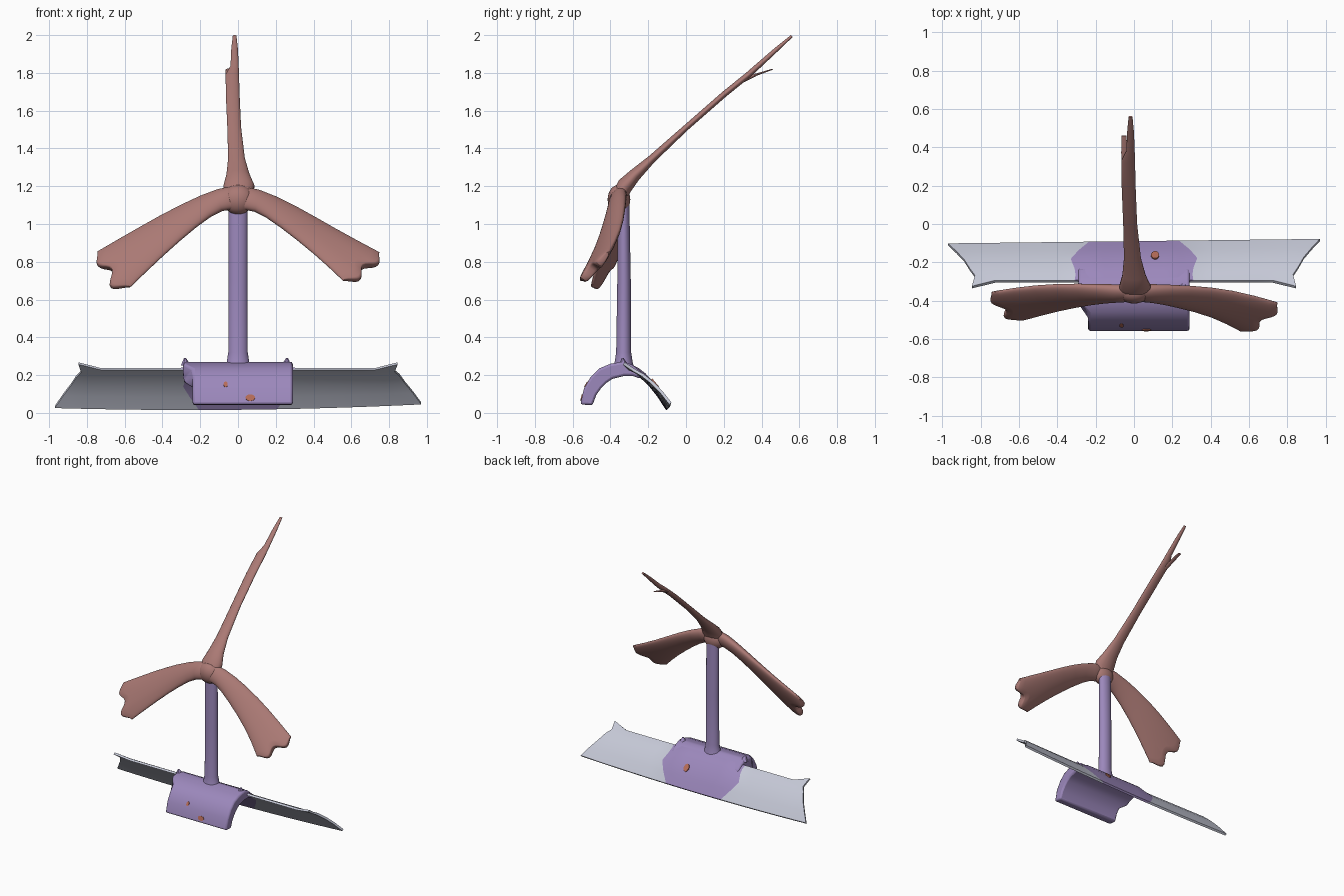
import bpy, bmesh, math
from mathutils import Vector

if "Cube" in bpy.data.objects:
    bpy.data.objects.remove(bpy.data.objects["Cube"])


def material(name, srgb):
    m = bpy.data.materials.new(name)
    m.diffuse_color = [((c / 255 + 0.055) / 1.055) ** 2.4 for c in srgb] + [1]
    m.use_nodes = True
    m.node_tree.nodes["Principled BSDF"].inputs["Base Color"].default_value = m.diffuse_color
    return m


PURPLE = material("purple", (156, 136, 188))
BROWN = material("red brown", (170, 121, 116))
GREY = material("pale grey", (197, 200, 214))
ORANGE = material("orange", (182, 108, 88))


def finish(bm, name, mats, angle=40, subsurf=0):
    bmesh.ops.recalc_face_normals(bm, faces=bm.faces)
    me = bpy.data.meshes.new(name)
    bm.to_mesh(me)
    bm.free()
    ob = bpy.data.objects.new(name, me)
    bpy.context.collection.objects.link(ob)
    for m in mats:
        me.materials.append(m)
    bpy.ops.object.select_all(action='DESELECT')
    ob.select_set(True)
    bpy.context.view_layer.objects.active = ob
    bpy.ops.object.shade_smooth_by_angle(angle=math.radians(angle))
    if subsurf:
        ob.modifiers.new("Round", 'SUBSURF').levels = subsurf
        ob.modifiers["Round"].render_levels = subsurf
    return ob


def loft(rings, name, mat, angle=40, subsurf=0):
    """Skin closed rings; ends are capped by strips joining point i to n-1-i."""
    bm = bmesh.new()
    vs = [[bm.verts.new(p) for p in r] for r in rings]
    n = len(rings[0])
    for a, b in zip(vs, vs[1:]):
        for i in range(n):
            j = (i + 1) % n
            bm.faces.new((a[i], a[j], b[j], b[i]))
    for r in (vs[0], vs[-1]):
        for i in range(n // 2 - 1):
            bm.faces.new((r[i], r[i + 1], r[n - 2 - i], r[n - 1 - i]))
    return finish(bm, name, [mat], angle, subsurf)


def ellipse(c, u, w, n=16):
    c, u, w = Vector(c), Vector(u), Vector(w)
    return [c + u * math.cos(a) + w * math.sin(a)
            for a in ((i + 0.5) * 2 * math.pi / n for i in range(n))]


# Pole
loft([ellipse((0, y, z), (r, 0, 0), (0, ry, 0), 24) for y, z, r, ry in
      [(-0.33, 0.22, 0.08, 0.06), (-0.33, 0.27, 0.06, 0.048), (-0.33, 0.32, 0.052, 0.04),
       (-0.328, 0.7, 0.05, 0.036), (-0.33, 1.12, 0.05, 0.03)]], "pole", PURPLE, 60)

# Hub
bm = bmesh.new()
bmesh.ops.create_uvsphere(bm, u_segments=24, v_segments=14, radius=1)
for v in bm.verts:
    v.co = Vector((v.co.x * 0.085, v.co.y * 0.06 - 0.355, v.co.z * 0.078 + 1.13))
finish(bm, "hub", [BROWN], 180)

# Upper blade: a slim rod leaning backwards
lean = Vector((0, -0.66, 0.75))
loft([ellipse((x, y, z), (rx, 0, 0), lean * t) for x, y, z, rx, t in
      [(0, -0.36, 1.12, 0.075, 0.05), (0.005, -0.325, 1.2, 0.083, 0.045),
       (0, -0.27, 1.26, 0.062, 0.034), (-0.008, -0.18, 1.345, 0.045, 0.022),
       (-0.02, 0, 1.51, 0.037, 0.016), (-0.028, 0.2, 1.685, 0.037, 0.016),
       (-0.03, 0.33, 1.79, 0.036, 0.016), (-0.018, 0.38, 1.835, 0.022, 0.015),
       (-0.018, 0.48, 1.925, 0.018, 0.012), (-0.018, 0.56, 1.995, 0.010, 0.007)]],
     "upper_blade", BROWN, 60)
loft([ellipse((x, y, z), (rx, 0, 0), lean * t) for x, y, z, rx, t in
      [(-0.045, 0.28, 1.75, 0.016, 0.012), (-0.05, 0.37, 1.79, 0.017, 0.007),
       (-0.052, 0.46, 1.82, 0.013, 0.003)]], "upper_blade_splinter", BROWN, 60)


# Side blades: broad paddles with a two-lobed end
def paddle(name, sections, lobes, n=28):
    secs = [(Vector(t), Vector(b), h) for t, b, h in sections]
    mid = [(t + b) / 2 for t, b, h in secs]
    span = (mid[-1] - mid[-2]).normalized()
    # the last section is repeated to round the tip
    t, b, h = secs[-1]
    steps = [(s, 0) for s in secs[:-1]] + [
        ((t, b, h), 0.75), ((t, b, h * 0.75), 0.95), ((t, b, h * 0.25), 1.05)]
    rings = []
    for (t, b, h), k in steps:
        chord = b - t
        nrm = span.cross(chord).normalized()
        ring = []
        for i in range(n):
            a = (i + 0.5) * 2 * math.pi / n
            v = (1 - math.cos(a)) / 2
            ext = k * lobes[v > 0.5] * math.sin(2 * math.pi * v) ** 2
            ring.append(t + chord * v + nrm * h * math.sin(a) + span * ext)
        rings.append(ring)
    loft(rings, name, BROWN, 60, 1)


paddle("left_blade", [
    ((-0.00, -0.34, 1.20), (-0.00, -0.38, 1.07), 0.05),
    ((-0.09, -0.33, 1.195), (-0.075, -0.395, 1.09), 0.04),
    ((-0.30, -0.315, 1.105), (-0.215, -0.415, 0.995), 0.034),
    ((-0.52, -0.32, 0.985), (-0.395, -0.45, 0.835), 0.033),
    ((-0.745, -0.355, 0.855), (-0.57, -0.50, 0.665), 0.031)], (0.055, 0.085))
paddle("right_blade", [
    ((0.00, -0.34, 1.20), (0.00, -0.38, 1.07), 0.05),
    ((0.10, -0.325, 1.19), (0.08, -0.395, 1.085), 0.04),
    ((0.30, -0.325, 1.10), (0.215, -0.43, 0.995), 0.034),
    ((0.52, -0.345, 0.97), (0.41, -0.48, 0.84), 0.033),
    ((0.75, -0.41, 0.85), (0.555, -0.56, 0.70), 0.031)], (0.055, 0.06))

# Saddle: thick arch under the pole
outer = [(-0.56, 0.045), (-0.54, 0.13), (-0.505, 0.19), (-0.46, 0.235), (-0.40, 0.26),
         (-0.33, 0.272), (-0.28, 0.252), (-0.23, 0.21)]
inner = [(-0.495, 0.04), (-0.475, 0.095), (-0.45, 0.13), (-0.42, 0.16), (-0.39, 0.18),
         (-0.33, 0.195), (-0.28, 0.195), (-0.24, 0.18)]
prof = outer + inner[::-1]
ob = loft([[(-0.24 if y < -0.42 else -0.29, y, z) for y, z in prof],
           [(0.29, y, z) for y, z in prof]], "saddle", PURPLE)
bev = ob.modifiers.new("Soft edges", 'BEVEL')
bev.width, bev.segments = 0.012, 2

# Saddle corner horns
for x in (-0.275, 0.255):
    loft([ellipse((x, -0.33, 0.25), (0.03, 0, 0), (0, 0.03, 0), 8),
          ellipse((x * 1.02, -0.335, 0.29), (0.006, 0, 0), (0, 0.006, 0), 8)],
         "saddle_horn", PURPLE)

# Rear sheet: long curved strip; its top bulges into a purple patch,
# the underside is purple only inside the saddle
rows = [(-0.30, 0.232, 0.81, 0.31), (-0.27, 0.217, 0.83, 0.305), (-0.235, 0.192, 0.855, 0.31),
        (-0.185, 0.145, 0.885, 0.33), (-0.14, 0.09, 0.925, 0.29), (-0.095, 0.022, 0.97, 0.235)]
bm = bmesh.new()


def sheet_side(half, bulge, patch_scale):
    grid = []
    for r, (y, z, end, patch) in enumerate(rows):
        patch *= patch_scale
        xs = [-end + (end - patch) * i / 6 for i in range(6)]
        xs += [patch * (i - 4) / 4 for i in range(9)]
        xs += [patch + (end - patch) * i / 6 for i in range(1, 7)]
        line = []
        for i, x in enumerate(xs):
            k = r / 5
            d = half + (bulge * (1 - k * k) if 7 <= i <= 13 else 0)
            lift = k * (0.02 * x * x + 0.01 * x)
            line.append(bm.verts.new((x, y + 0.7 * d + 0.012 * k * x, z + 0.7 * d + lift)))
        if r == 0:  # pointed corners
            for v in (line[0], line[-1]):
                v.co += Vector((math.copysign(0.035, v.co.x), -0.03, 0.03))
        grid.append(line)
    for a, b in zip(grid, grid[1:]):
        for i in range(len(a) - 1):
            f = bm.faces.new((a[i], b[i], b[i + 1], a[i + 1]))
            f.material_index = 1 if 6 <= i < 14 else 0
    return (grid[0] + [g[-1] for g in grid[1:-1]] + grid[-1][::-1]
            + [g[0] for g in grid[-2:0:-1]])


top = sheet_side(0.008, 0.02, 1)
low = sheet_side(-0.008, 0, 0.88)
for i in range(len(top)):
    j = (i + 1) % len(top)
    f = bm.faces.new((top[i], top[j], low[j], low[i]))
    mid = (top[i].co + top[j].co) / 2
    f.material_index = 1 if abs(mid.x) < (0.3 if mid.y < -0.2 else 0.235) else 0
finish(bm, "rear_sheet", [GREY, PURPLE], 50)


# Orange spots lying on the saddle and sheet
def spot(name, c, normal, w, h):
    nrm = Vector(normal).normalized()
    u = Vector((1, 0, 0))
    s = nrm.cross(u)
    c = Vector(c)
    loft([ellipse(c + nrm * d, u * w, s * h, 12) for d in (-0.004, 0.004)], name, ORANGE)


spot("rear_spot", (0.11, -0.163, 0.157), (0, 0.77, 0.64), 0.021, 0.03)
spot("front_spot", (0.065, -0.552, 0.08), (0, -0.973, 0.229), 0.025, 0.018)
spot("front_streak", (-0.065, -0.5285, 0.15), (0, -0.864, 0.504), 0.011, 0.017)
